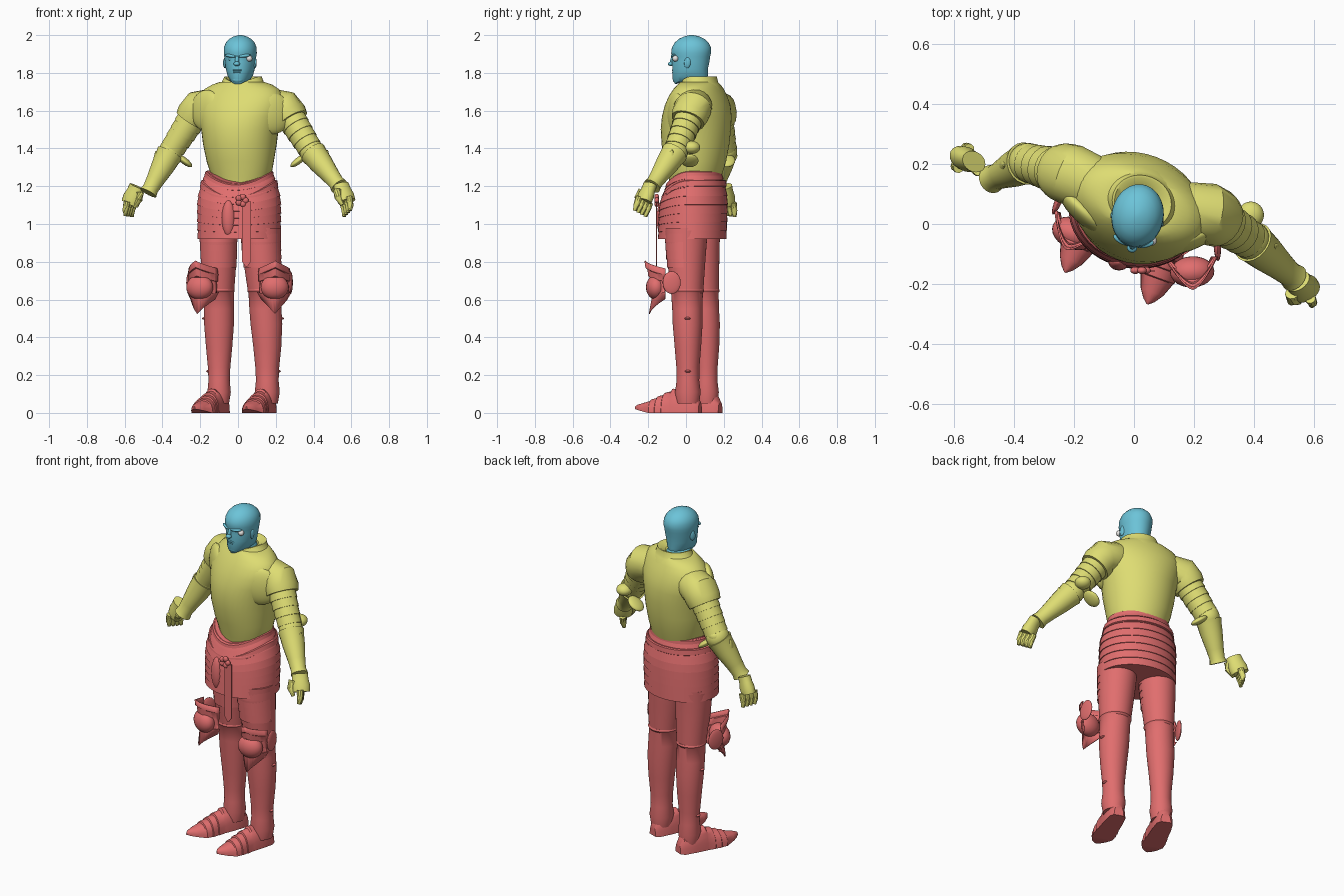
import bpy, bmesh, math
from mathutils import Vector, Matrix

if "Cube" in bpy.data.objects:
    bpy.data.objects.remove(bpy.data.objects["Cube"])


def material(name, rgb):
    m = bpy.data.materials.new(name)
    m.use_nodes = True
    m.diffuse_color = (*rgb, 1)
    m.node_tree.nodes["Principled BSDF"].inputs["Base Color"].default_value = (*rgb, 1)
    return m


BLUE = material("head_blue", (0.15, 0.55, 0.69))
YELLOW = material("upper_armour_yellow", (0.73, 0.72, 0.17))
RED = material("lower_armour_red", (0.75, 0.155, 0.155))
WHITE = material("eye_white", (0.8, 0.78, 0.76))


def finish(name, bm, mat, angle=35):
    bmesh.ops.recalc_face_normals(bm, faces=bm.faces)
    me = bpy.data.meshes.new(name)
    bm.to_mesh(me)
    bm.free()
    me.materials.append(mat)
    me.shade_smooth()
    me.set_sharp_from_angle(angle=math.radians(angle))
    ob = bpy.data.objects.new(name, me)
    bpy.context.collection.objects.link(ob)
    return ob


def skin(name, rings, mat, closed=True, caps=True, angle=35):
    """Bridge rows of points into one surface."""
    bm = bmesh.new()
    rows = [[bm.verts.new(p) for p in ring] for ring in rings]
    for a, b in zip(rows, rows[1:]):
        n = len(a)
        for i in range(n if closed else n - 1):
            j = (i + 1) % n
            bm.faces.new((a[i], a[j], b[j], b[i]))
    if caps and closed:
        bm.faces.new(rows[0])
        bm.faces.new(rows[-1])
    return finish(name, bm, mat, angle)


def loft(name, rings, mat, yaw=0, sides=40, caps=True):
    """Stack ellipses (z, cx, cy, rx, ry, front dip) turned about z."""
    rows = []
    for z, cx, cy, rx, ry, *dip in rings:
        row = []
        for k in range(sides):
            a = math.tau * k / sides
            p = Matrix.Rotation(yaw, 3, 'Z') @ Vector((rx * math.cos(a), ry * math.sin(a), 0))
            drop = dip[0] * max(0, -math.sin(a)) ** 2 if dip else 0
            row.append(p + Vector((cx, cy, z - drop)))
        rows.append(row)
    return skin(name, rows, mat, caps=caps)


def tube(name, pts, radii, mat, flat=1, ref=(0, 0, 1), sides=20):
    """Sweep an ellipse along a path; flat scales it across ref."""
    pts = [Vector(p) for p in pts]
    rows = []
    for i, p in enumerate(pts):
        t = (pts[min(i + 1, len(pts) - 1)] - pts[max(i - 1, 0)]).normalized()
        u = t.cross(Vector(ref)).normalized()
        v = t.cross(u)
        rows.append([p + radii[i] * (u * math.cos(a) * flat + v * math.sin(a))
                     for a in (math.tau * k / sides for k in range(sides))])
    return skin(name, rows, mat)


def stepped(n, flare=1.06):
    """Overlapping plate edges: (fraction along, radius factor)."""
    for i in range(n):
        yield i / n + 0.002, 1.0
        yield (i + 1) / n, flare


def lames(name, a, b, ra, rb, n, mat):
    steps = list(stepped(n))
    tube(name, [a.lerp(b, t) for t, f in steps], [(ra + (rb - ra) * t) * f for t, f in steps], mat)


def blob(name, loc, size, mat, rot=(0, 0, 0)):
    bm = bmesh.new()
    bmesh.ops.create_uvsphere(bm, u_segments=24, v_segments=14, radius=1)
    ob = finish(name, bm, mat)
    ob.location, ob.scale, ob.rotation_euler = loc, size, rot
    return ob


# Head, turned a little to its right
TURN = -0.17
HX = 0.012
loft("head", [(z, HX, cy, rx, ry, d) for z, cy, rx, ry, d in (
    (1.70, .06, .062, .065, 0), (1.755, .055, .062, .066, 0), (1.768, .027, .054, .086, .028),
    (1.785, .022, .066, .094, .018), (1.82, .022, .076, .094, 0), (1.86, .025, .081, .1, 0),
    (1.885, .028, .084, .1, 0), (1.905, .027, .087, .106, 0), (1.935, .029, .086, .104, 0),
    (1.96, .03, .076, .09, 0), (1.98, .03, .058, .068, 0), (1.993, .03, .035, .04, 0),
    (2.0, .03, .008, .01, 0))], BLUE, TURN)


def on_head(x, y, z):
    p = Matrix.Rotation(TURN, 3, 'Z') @ Vector((x, y, 0))
    return p + Vector((HX, .027, z))


blob("nose_bridge", on_head(0, -.098, 1.867), (.011, .014, .028), BLUE, (-.25, 0, TURN))
blob("nose_tip", on_head(0, -.108, 1.848), (.017, .016, .012), BLUE, (0, 0, TURN))
blob("upper_lip", on_head(0, -.092, 1.814), (.026, .011, .006), BLUE, (0, 0, TURN))
blob("lower_lip", on_head(0, -.091, 1.803), (.023, .011, .006), BLUE, (0, 0, TURN))
blob("chin", on_head(0, -.08, 1.766), (.03, .018, .02), BLUE, (0, 0, TURN))
for s, side in ((1, "left"), (-1, "right")):
    blob(side + "_brow", on_head(s * .036, -.088, 1.89), (.034, .014, .009), BLUE, (0, -s * .12, TURN + s * .3))
    blob(side + "_ear", on_head(s * .08, -.005, 1.855), (.009, .018, .03), BLUE, (-.15, 0, TURN + s * .3))
blob("right_eyelid", on_head(-.036, -.08, 1.873), (.018, .012, .009), BLUE, (0, 0, TURN - .3))
blob("left_eye", (.06, -.056, 1.876), (.016,) * 3, WHITE)

# Cuirass and collar
TWIST = -0.36
loft("cuirass", [
    (1.20, .015, .045, .14, .125), (1.25, .018, .047, .16, .137), (1.33, .012, .05, .18, .16),
    (1.42, .01, .05, .197, .177), (1.50, .01, .052, .208, .183), (1.57, .012, .057, .225, .178),
    (1.63, .015, .062, .24, .162), (1.68, .018, .064, .23, .14), (1.715, .02, .067, .205, .12),
    (1.738, .022, .069, .165, .105), (1.752, .022, .069, .12, .095)], YELLOW, TWIST)
loft("collar", [
    (1.71, .022, .069, .15, .12, .04), (1.742, .023, .069, .127, .105, .03),
    (1.75, .024, .07, .115, .098, .03), (1.782, .026, .072, .1, .09, .03),
    (1.782, .026, .072, .092, .082, .03), (1.76, .018, .06, .06, .064, .02)], YELLOW, TWIST, caps=False)

# Arms: shoulder, elbow, wrist, hand start, hand direction, chest wing place and turn
ARMS = {
    "left": (1, (.25, .035, 1.61), (.39, -.055, 1.385), (.535, -.18, 1.20), (.55, -.195, 1.195),
             (.3, -.33, -.89), (.18, -.05, 1.585), .35),
    "right": (-1, (-.21, .165, 1.61), (-.355, .205, 1.385), (-.475, .15, 1.165), (-.54, .21, 1.185),
              (-.37, .12, -.9), (-.165, .04, 1.6), -.75),
}
for side, (s, sh, el, wr, hd, d, wing, wing_turn) in ARMS.items():
    sh, el, wr, hd, d = map(Vector, (sh, el, wr, hd, d))
    inner = Vector((.02, .066, 1.66))
    # Broad shoulder cap with a wing over the chest
    out = (el - sh).normalized()
    tube(side + "_pauldron", [inner.lerp(sh, t) for t in (.3, .7, 1)] + [sh + out * .04, sh + out * .077],
         [.072, .091, .097, .095, .087], YELLOW, 1.05)
    blob(side + "_pauldron_wing", wing, (.11, .04, .11), YELLOW, (0, 0, wing_turn))
    lames(side + "_upper_arm", sh + out * .02, el - out * .02, .077, .063, 5, YELLOW)
    # Elbow cup and its fan
    blob(side + "_elbow", el, (.065, .066, .066), YELLOW)
    back = .085 if s > 0 else .02
    blob(side + "_elbow_fan_upper", el + Vector((0, back, .02)), (.044, .045, .034), YELLOW)
    blob(side + "_elbow_fan_lower", el + Vector((-s * .07, back - .01, -.05)), (.052, .046, .018), YELLOW, (0, -s * .65, 0))
    # Forearm guard with flared ends
    tube(side + "_forearm", [el.lerp(wr, t) for t in (.05, .15, .35, .7, .9, 1)],
         [.072, .067, .062, .048, .042, .048], YELLOW)
    spike = el.lerp(wr, .15) + Vector((s * .05, 0, 0))
    tube(side + "_cuff_point", [el.lerp(wr, .4), spike, spike + Vector((s * .012, 0, .035))],
         [.045, .028, .003], YELLOW)
    # Gauntlet with curled fingers
    d.normalize()
    across = d.cross(Vector((s * .8, .45, 0))).normalized()
    palm_n = d.cross(across)
    tube(side + "_palm", [hd - d * .015, hd + d * .02, hd + d * .05, hd + d * .085],
         [.044, .046, .053, .05], YELLOW, .75, palm_n)
    curl = Vector((-s * .4, 0, -.3))
    for i in range(4):
        base = hd + d * .075 + across * (i - 1.5) * .024
        tip = base + d * .045 + curl * .015
        tube(f"{side}_finger_{i + 1}", [base, base.lerp(tip, .5), tip, tip + (d + curl).normalized() * .03],
             [.018, .018, .016, .01], YELLOW, sides=10)
    thumb = hd + d * .02 + Vector((-s * .03, -.03, 0))
    tube(side + "_thumb", [thumb, thumb + d * .04 + Vector((-s * .01, -.01, 0)), thumb + d * .085],
         [.022, .018, .01], YELLOW, sides=10)

# Layered skirt
SKIRT_YAW = -0.12
rows = []
for t, f in stepped(8, 1.02):
    w = math.sin(min(t / .5, 1) * math.pi / 2) - .12 * max(0, t - .7)
    rows.append((1.285 - .365 * t, .006, .043 - .01 * t, (.17 + .05 * w) * f, (.138 + .042 * w) * f, .07 * (1 - t)))
loft("skirt", rows, RED, SKIRT_YAW)
for name, z, dip, r in (("upper_belt", 1.262, .07, .181), ("sword_belt", 1.215, .085, .203)):
    loft(name, [(z + .018, .006, .042, r - .006, r - .04, dip), (z + .014, .006, .042, r, r - .033, dip),
                (z - .014, .006, .041, r + .005, r - .029, dip), (z - .018, .006, .041, r, r - .034, dip)],
         RED, SKIRT_YAW)
blob("skirt_arch", (-.05, -.125, 1.03), (.036, .03, .095), RED)
for k in range(5):
    a = math.tau * k / 5
    blob(f"belt_knot_{k + 1}", (.02 + .02 * math.cos(a), -.155, 1.125 + .02 * math.sin(a)), (.016, .012, .016), RED)
skin("hanging_strap", [[(x, y, z) for x, y in ((.045 - w, -.16), (.045 + w, -.16), (.045 + w, -.153), (.045 - w, -.153))]
                       for z, w in ((1.12, .023), (.8, .023), (.775, .005))], RED)

# Legs: hip and ankle axis, heel and toe, knee plate centre and turn, girth
LEGS = {
    "left": (1, (.122, .0), (.155, .01), (.17, .075), (.045, -.268), (.192, -.115), .05, 1.0),
    "right": (-1, (-.103, .075), (-.1, .11), (-.075, .182), (-.23, -.162), (-.185, .01), -.4, .94),
}
for side, (s, hip, ankle, heel, toe, knee, turn, k) in LEGS.items():
    hip, ankle = Vector(hip), Vector(ankle)

    def ring(z, rx, ry):
        c = hip.lerp(ankle, min(1, max(0, (.9 - z) / .5)))
        return (z, c.x, c.y, rx * k, ry * k)
    # Smooth thigh with stepped plates on the front only
    loft(side + "_thigh", [ring(*r) for r in ((.98, .106, .114), (.9, .105, .11), (.82, .101, .102),
                                              (.72, .093, .093), (.65, .087, .087))], RED)
    rows = []
    for t, f in stepped(4, 1.025):
        z, cx, cy, rx, ry = ring(.95 - .18 * t, .107 - .007 * t, .112 - .011 * t)
        rows.append([(cx + rx * f * math.cos(a), cy + ry * f * math.sin(a), z)
                     for a in (math.pi * (1.05 + .9 * i / 16) for i in range(17))])
    skin(side + "_thigh_plates", rows, RED, closed=False)
    # Greave
    loft(side + "_greave", [ring(*r) for r in (
        (.655, .086, .088), (.645, .09, .092), (.635, .084, .084), (.55, .085, .08), (.47, .084, .079), (.35, .074, .07),
        (.24, .063, .061), (.17, .06, .06), (.11, .066, .068), (.05, .056, .06))], RED)
    for z, reach, label in ((.5, .083, "upper"), (.22, .06, "lower")):
        c = ring(z, reach, reach)
        blob(f"{side}_{label}_buckle", (c[1] + s * c[3], c[2], z), (.012, .016, .007), RED)
    # Sabaton: flat-soled sections from heel to toe
    heel, toe = Vector((*heel, 0)), Vector((*toe, 0))
    lat = (toe - heel).cross(Vector((0, 0, 1))).normalized()
    rows = []
    for t, w, h in ((0, .028, .06), (.06, .045, .1), (.25, .053, .125), (.42, .056, .128), (.44, .056, .115),
                    (.54, .063, .106), (.55, .06, .096), (.64, .065, .089), (.65, .062, .08), (.74, .061, .073),
                    (.75, .058, .065), (.88, .04, .052), (.96, .02, .044), (1, .003, .036)):
        c = heel.lerp(toe, t)
        low = .02 * max(0, (t - .75) / .25)
        rows.append([c + lat * w * math.cos(a) + Vector((0, 0, low + (h - low) * (max(0, math.sin(a)) ** .8)))
                     for a in [math.pi * i / 12 for i in range(13)]])
    skin(side + "_sabaton", rows, RED)
    # Knee plate: winged sheet standing off the leg, bulging into a low dome
    rows = []
    spin = Matrix.Rotation(turn, 3, 'Z')
    for z, w, depth, sag in ((.805, .083, .105, .04), (.77, .088, .1, .04), (.765, .086, .09, .04),
                             (.725, .085, .085, .03), (.715, .078, .07, .02), (.66, .08, .07, 0),
                             (.625, .08, .068, -.01), (.615, .092, .065, -.025), (.525, .07, .082, -.075)):
        rows.append([spin @ Vector((u * w, -depth * (1 - abs(u) ** 1.6), 0)) + Vector((*knee, z - sag * abs(u)))
                     for u in [i / 8 - 1 for i in range(17)]])
    plate = skin(side + "_knee_plate", rows, RED, closed=False, angle=30)
    plate.modifiers.new("thickness", 'SOLIDIFY').thickness = .006
    dome = spin @ Vector((0, -.045, 0)) + Vector((*knee, .665))
    blob(side + "_knee_dome", dome, (.074, .052, .065), RED, (0, 0, turn))
    fan = spin @ Vector((s * .088, .035, 0)) + Vector((*knee, .69))
    blob(side + "_knee_fan", fan, (.012, .048, .06), RED, (0, 0, turn))
